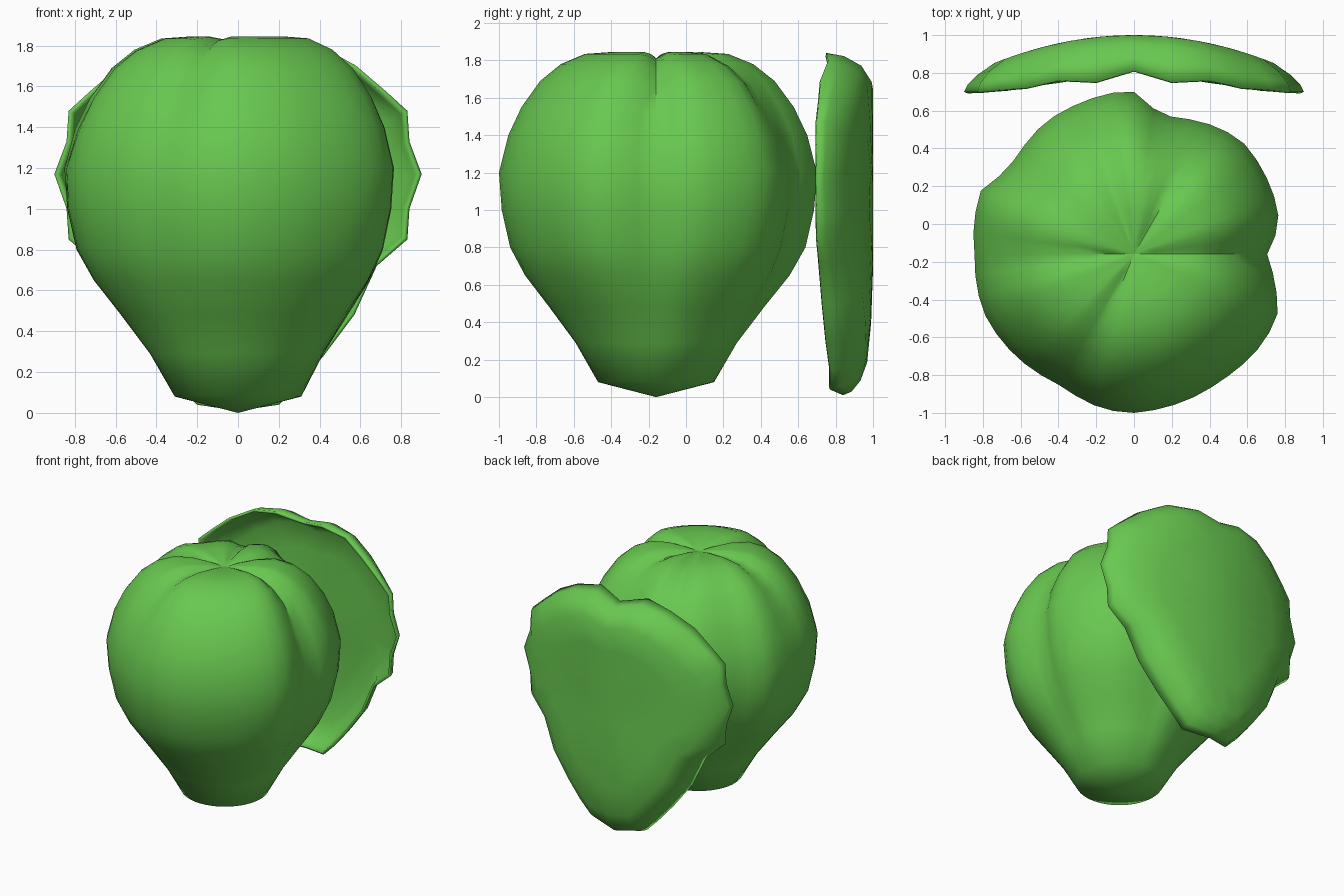
import bpy, bmesh, math
from math import sin, cos, pi, radians, exp

if "Cube" in bpy.data.objects:
    bpy.data.objects.remove(bpy.data.objects["Cube"])

green = bpy.data.materials.new("leaf green")
green.diffuse_color = (0.14, 0.58, 0.08, 1)
green.use_nodes = True
green.node_tree.nodes["Principled BSDF"].inputs["Base Color"].default_value = green.diffuse_color


def lerp_table(table, x):
    for (x0, y0), (x1, y1) in zip(table, table[1:]):
        if x <= x1:
            return y0 + (y1 - y0) * (x - x0) / (x1 - x0)
    return table[-1][1]


def finish(name, bm):
    bmesh.ops.recalc_face_normals(bm, faces=bm.faces)
    me = bpy.data.meshes.new(name)
    bm.to_mesh(me)
    bm.free()
    ob = bpy.data.objects.new(name, me)
    bpy.context.collection.objects.link(ob)
    me.materials.append(green)
    bpy.context.view_layer.objects.active = ob
    ob.select_set(True)
    bpy.ops.object.shade_smooth_by_angle(angle=radians(50))
    ob.select_set(False)
    return ob


def skin(bm, rings):
    for a, b in zip(rings, rings[1:]):
        n = len(a)
        for i in range(n):
            bm.faces.new((a[i], a[(i + 1) % n], b[(i + 1) % n], b[i]))


def cap(bm, ring, co):
    tip = bm.verts.new(co)
    for i in range(len(ring)):
        bm.faces.new((ring[i], ring[(i + 1) % len(ring)], tip))


# Cabbage head: a lathe whose plan outline has uneven overlapping leaves
CY = -0.16
plan = [(0, -1), (.17, -.97), (.31, -.92), (.46, -.83), (.69, -.62), (.76, -.48),
        (.74, -.28), (.71, -.16), (.77, 0), (.75, .12), (.70, .25), (.59, .42),
        (.44, .52), (.28, .56), (.14, .57), (0, .70), (-.16, .69), (-.48, .53),
        (-.57, .43), (-.67, .28), (-.81, .18), (-.85, -.16), (-.84, -.30),
        (-.79, -.48), (-.70, -.62), (-.42, -.84), (-.16, -.98)]
polar = sorted((math.atan2(y - CY, x) % (2 * pi), math.hypot(x, y - CY)) for x, y in plan)
polar = [(polar[-1][0] - 2 * pi, polar[-1][1])] + polar + [(polar[0][0] + 2 * pi, polar[0][1])]

# (radius, height, how much of the leafy outline shows, crease depth)
profile = [(.31, .08, 0, 0), (.43, .29, .2, 0), (.57, .48, .5, 0), (.70, .65, .8, 0),
           (.78, .80, 1, 0), (.825, 1.0, 1, 0), (.84, 1.2, 1, .1), (.79, 1.4, 1, .3),
           (.72, 1.55, 1, .5), (.62, 1.69, 1, .7), (.51, 1.78, .9, .9),
           (.38, 1.835, .8, 1), (.24, 1.845, .5, .9), (.11, 1.83, .2, .5)]
creases = [radians(d) for d in (2, 62, 108, 182, 245)]


def crease(a):
    return sum(exp(-(((a - c + pi) % (2 * pi) - pi) / 0.15) ** 2) for c in creases)


SEG = 48
bm = bmesh.new()
rings = []
for r, z, k, d in profile:
    ring = []
    for i in range(SEG):
        a = 2 * pi * i / SEG
        full = lerp_table(polar, a) / 0.84
        rad = r * (1 + (full - 1) * k) * (1 - 0.07 * d * crease(a))
        ring.append(bm.verts.new((rad * cos(a), CY + rad * sin(a), z - 0.04 * d * crease(a))))
    rings.append(ring)
skin(bm, rings)
cap(bm, rings[0], (0, CY, 0))
cap(bm, rings[-1], (0, CY, 1.81))
finish("cabbage_head", bm)

# Loose outer leaf: a shallow cup with its ragged rim curled forwards
half = [(.0, 1.79), (.2, 1.84), (.4, 1.80), (.58, 1.70), (.72, 1.58), (.83, 1.48),
        (.84, 1.33), (.90, 1.17), (.84, 1.0), (.83, .85), (.68, .72), (.57, .48),
        (.42, .28), (.30, .14), (.20, .04), (0, .01)]
rim_y = [.81, .75, .76, .72, .71, .70, .70, .70, .70, .70, .71, .73, .75, .77, .77, .84]
outline = [(x, z, y) for (x, z), y in zip(half, rim_y)]
outline += [(-x, z, y) for x, z, y in outline[-2:0:-1]]
CZ = 0.98
bm = bmesh.new()
rings = []
for s, curl in [(.3, 0), (.6, 0), (.82, .0), (.92, .22), (.98, .6), (1, 1)]:
    ring = []
    for x, z, ry in outline:
        px, pz = x * s, CZ + (z - CZ) * s
        back = 1.0 - 0.27 * px * px - 0.05 * max(0, 0.5 - pz) / 0.5
        ring.append(bm.verts.new((px, back + (ry - back) * curl, pz)))
    rings.append(ring)
skin(bm, rings)
cap(bm, rings[0], (0, 1.0, CZ))
leaf = finish("outer_leaf", bm)
if leaf.data.polygons[-1].normal.y < 0:
    leaf.data.flip_normals()
thick = leaf.modifiers.new("thickness", 'SOLIDIFY')
thick.thickness = 0.02
thick.offset = -1
